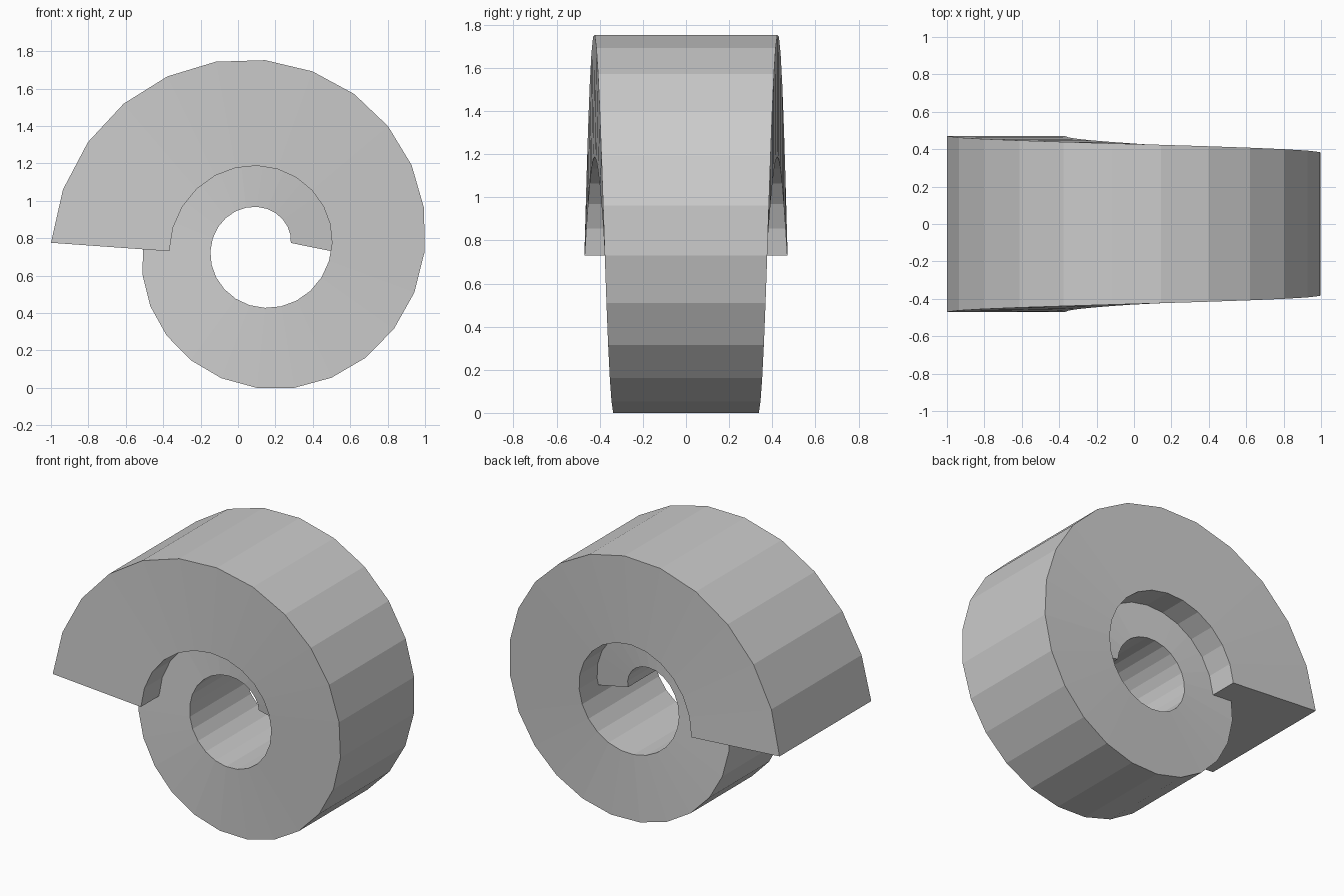
import bpy, bmesh, math

if "Cube" in bpy.data.objects:
    bpy.data.objects.remove(bpy.data.objects["Cube"])

STEPS = 36                 # 1.5 turns in 15 degree steps
CX, CZ = 0.1225, 0.755     # spiral centre


def spiral_point(i, r_start, r_end, shift):
    """Point on a linear spiral running clockwise from the left side."""
    t = i / STEPS
    a = math.pi - i * math.radians(15)
    r = r_start + (r_end - r_start) * t
    x = CX + r * math.cos(a) + shift * math.sin(a)
    z = CZ + r * math.sin(a) - shift * math.cos(a)
    return x, z


# Tapering band: a four-cornered section swept inward along the spiral
bm = bmesh.new()
rings = []
for i in range(STEPS + 1):
    half = 0.47 - 0.28 * i / STEPS
    ox, oz = spiral_point(i, 1.1225, 0.3825, 0.023)
    ix, iz = spiral_point(i, 0.49, 0.16, -0.022)
    corners = [(ox, -half, oz), (ox, half, oz), (ix, half, iz), (ix, -half, iz)]
    rings.append([bm.verts.new(c) for c in corners])

for a, b in zip(rings, rings[1:]):
    for k in range(4):
        n = (k + 1) % 4
        bm.faces.new((a[k], a[n], b[n], b[k]))

# End caps
bm.faces.new(rings[0])
bm.faces.new(rings[-1])
bmesh.ops.recalc_face_normals(bm, faces=bm.faces[:])

# Rest on the floor
low = min(v.co.z for v in bm.verts)
bmesh.ops.translate(bm, verts=bm.verts[:], vec=(0, 0, -low))

mesh = bpy.data.meshes.new("spiral_band")
bm.to_mesh(mesh)
bm.free()
obj = bpy.data.objects.new("spiral_band", mesh)
bpy.context.collection.objects.link(obj)
